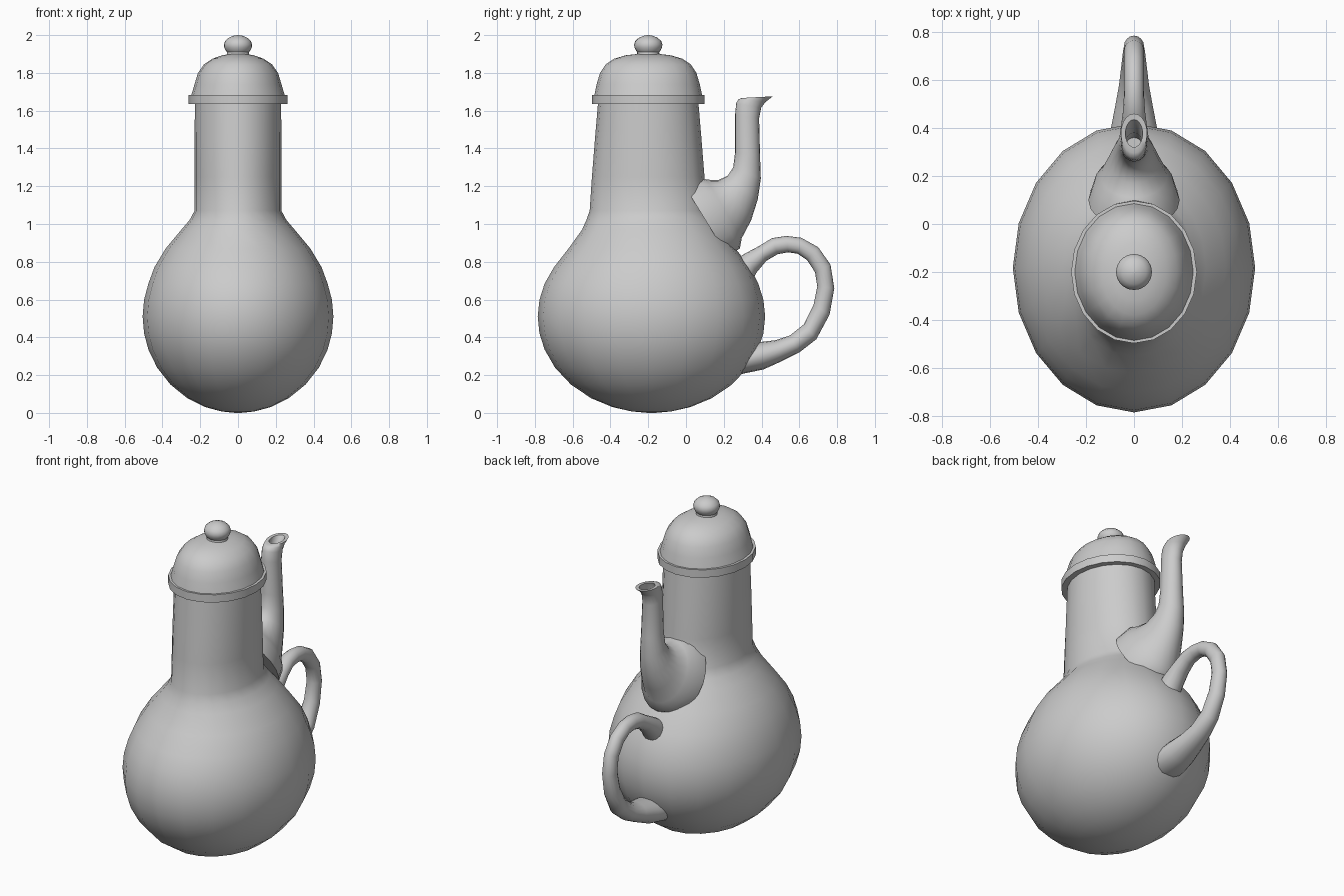
import bpy, bmesh, math
from mathutils import Vector


def loft(name, sections, sides=20):
    """Skin elliptical sections; each is (y0, z0, y1, z1, half_width_x)."""
    bm = bmesh.new()
    rings = []
    for y0, z0, y1, z1, hw in sections:
        a, b = Vector((0, y0, z0)), Vector((0, y1, z1))
        mid, half = (a + b) / 2, (b - a) / 2
        ring = []
        for i in range(sides):
            t = 2 * math.pi * i / sides
            ring.append(bm.verts.new(mid + half * math.cos(t) + Vector((hw * math.sin(t), 0, 0))))
        rings.append(ring)
    for r, s in zip(rings, rings[1:]):
        for i in range(sides):
            j = (i + 1) % sides
            bm.faces.new((r[i], r[j], s[j], s[i]))
    bm.faces.new(rings[0])
    bm.faces.new(rings[-1])
    bmesh.ops.recalc_face_normals(bm, faces=bm.faces)
    mesh = bpy.data.meshes.new(name)
    bm.to_mesh(mesh)
    bm.free()
    obj = bpy.data.objects.new(name, mesh)
    bpy.context.collection.objects.link(obj)
    bpy.ops.object.select_all(action='DESELECT')
    obj.select_set(True)
    bpy.context.view_layer.objects.active = obj
    bpy.ops.object.shade_smooth_by_angle(angle=math.radians(48))
    return obj


def level(z, hw, ry, cy=-0.2):
    """Horizontal section."""
    return (cy - ry, z, cy + ry, z, hw)


# Pot: round lower belly, tapering shoulder, slightly conical neck
belly = []
for deg in (-88, -80, -70, -58, -45, -32, -20, -10, 0, 10, 20):
    a = math.radians(deg)
    belly.append(level(0.51 + 0.51 * math.sin(a), 0.505 * math.cos(a), 0.602 * math.cos(a), -0.183))
shoulder = [level(0.77, 0.443, 0.52, -0.18), level(0.87, 0.383, 0.442, -0.18),
            level(0.97, 0.30, 0.37, -0.18), level(1.02, 0.257, 0.338, -0.19),
            level(1.07, 0.23, 0.31)]
neck = [level(1.25, 0.23, 0.298), level(1.45, 0.23, 0.282), level(1.65, 0.228, 0.265)]
loft("pot_body", belly + shoulder + neck)

# Lid: flat rim and dome
loft("lid", [level(z, hw, ry) for z, hw, ry in (
    (1.635, 0.22, 0.26), (1.635, 0.262, 0.297), (1.683, 0.262, 0.297), (1.683, 0.247, 0.285),
    (1.74, 0.23, 0.273), (1.80, 0.212, 0.255), (1.845, 0.18, 0.225), (1.875, 0.135, 0.18),
    (1.893, 0.085, 0.12), (1.902, 0.03, 0.04))])

# Knob on the lid
loft("lid_knob", [level(z, r, r) for z, r in (
    (1.88, 0.062), (1.91, 0.058), (1.918, 0.065), (1.935, 0.073), (1.95, 0.075),
    (1.968, 0.069), (1.985, 0.051), (1.996, 0.026), (2.0, 0.005))])

# Spout: broad root, upright pipe, flared lip with hollow mouth
loft("spout", [
    (-0.02, 1.22, 0.22, 0.83, 0.19), (0.06, 1.25, 0.285, 0.87, 0.165),
    (0.11, 1.235, 0.295, 0.925, 0.14), (0.17, 1.232, 0.345, 1.02, 0.108),
    (0.22, 1.255, 0.38, 1.13, 0.086), (0.25, 1.30, 0.396, 1.24, 0.07),
    (0.26, 1.38, 0.392, 1.36, 0.062), (0.26, 1.58, 0.387, 1.56, 0.054),
    (0.266, 1.64, 0.398, 1.615, 0.053), (0.277, 1.66, 0.42, 1.645, 0.053),
    (0.295, 1.667, 0.46, 1.676, 0.055), (0.32, 1.668, 0.435, 1.674, 0.036),
    (0.30, 1.62, 0.38, 1.60, 0.034), (0.29, 1.45, 0.36, 1.45, 0.034)])

# Handle: loop leaving the belly and returning low with a wide root
loft("handle", [
    (0.24, 0.80, 0.32, 0.65, 0.07), (0.315, 0.845, 0.375, 0.745, 0.063),
    (0.39, 0.885, 0.425, 0.805, 0.054), (0.455, 0.925, 0.485, 0.84, 0.046),
    (0.53, 0.937, 0.54, 0.85, 0.042), (0.61, 0.927, 0.59, 0.843, 0.041),
    (0.70, 0.877, 0.64, 0.81, 0.041), (0.765, 0.785, 0.683, 0.745, 0.041),
    (0.785, 0.66, 0.695, 0.67, 0.042), (0.76, 0.52, 0.675, 0.57, 0.046),
    (0.69, 0.39, 0.625, 0.47, 0.053), (0.60, 0.32, 0.55, 0.41, 0.063),
    (0.51, 0.275, 0.475, 0.385, 0.078), (0.41, 0.23, 0.39, 0.375, 0.096),
    (0.29, 0.205, 0.30, 0.35, 0.108), (0.22, 0.21, 0.24, 0.33, 0.10)], 16)
